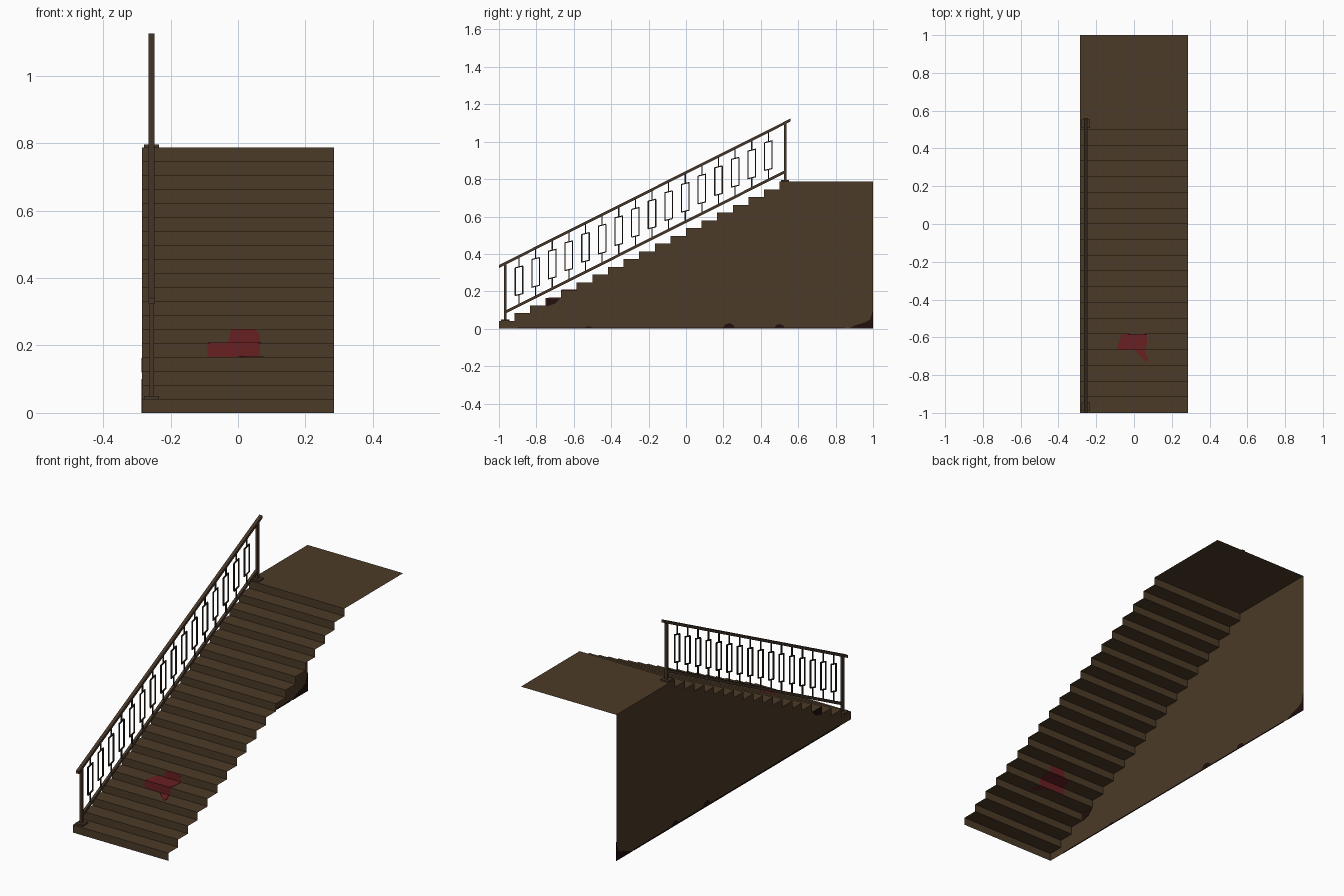
import bpy, bmesh, math
from mathutils import Matrix, Vector

if "Cube" in bpy.data.objects:
    bpy.data.objects.remove(bpy.data.objects["Cube"])

def mat(name, c):
    m = bpy.data.materials.new(name)
    m.diffuse_color = (*c, 1)
    m.use_nodes = True
    m.node_tree.nodes["Principled BSDF"].inputs["Base Color"].default_value = m.diffuse_color
    return m

WOOD = mat("brown wood", (0.072, 0.043, 0.021))
RAIL = mat("dark rail brown", (0.062, 0.038, 0.022))
IRON = mat("blackened iron", (0.03, 0.019, 0.012))
RED = mat("red stain", (0.14, 0.014, 0.016))
GRIME = mat("dark grime", (0.014, 0.005, 0.004))

def finish(name, bm, m):
    me = bpy.data.meshes.new(name)
    bm.to_mesh(me)
    bm.free()
    me.materials.append(m)
    ob = bpy.data.objects.new(name, me)
    bpy.context.collection.objects.link(ob)
    return ob

def box(bm, x0, x1, y0, y1, z0, z1, shear=0.0):
    # axis-aligned box; shear lifts z along y about the box start
    r = bmesh.ops.create_cube(bm, size=1)
    for v in r["verts"]:
        y = v.co.y + 0.5
        v.co = Vector((x0 + (v.co.x + 0.5) * (x1 - x0), y0 + y * (y1 - y0),
                       z0 + (v.co.z + 0.5) * (z1 - z0) + shear * y * (y1 - y0)))

def plate(name, pts, m, axis, pos, t=0.0015):
    # thin flat patch straddling a surface, seen from both sides
    bm = bmesh.new()
    def put(a, b, d):
        return {"x": (d, a, b), "y": (a, d, b), "z": (a, b, d)}[axis]
    lo = [bm.verts.new(put(a, b, pos - t)) for a, b in pts]
    hi = [bm.verts.new(put(a, b, pos + t)) for a, b in pts]
    bm.faces.new(lo[::-1])
    bm.faces.new(hi)
    n = len(pts)
    for i in range(n):
        j = (i + 1) % n
        bm.faces.new((lo[i], lo[j], hi[j], hi[i]))
    bmesh.ops.recalc_face_normals(bm, faces=bm.faces)
    return finish(name, bm, m)

# Staircase shell: treads, risers and the left wall; right, back and base are open
N, W, TOP = 19, 0.285, 0.787
RISE, RUN = TOP / N, 1.5 / 18
bm = bmesh.new()
def quad(*cs):
    bm.faces.new([bm.verts.new(c) for c in cs])
for i in range(N):
    y0 = -1 + i * RUN
    y1 = y0 + RUN if i < N - 1 else 1.0
    z0, z1 = i * RISE, (i + 1) * RISE
    quad((-W, y0, z0), (W, y0, z0), (W, y0, z1), (-W, y0, z1))
    quad((-W, y0, z1), (W, y0, z1), (W, y1, z1), (-W, y1, z1))
    quad((-W, y1, 0), (-W, y0, 0), (-W, y0, z1), (-W, y1, z1))
bmesh.ops.remove_doubles(bm, verts=bm.verts, dist=1e-5)
finish("staircase", bm, WOOD)

# Railing: sloped rails, end posts and foot plates
S, XC = 0.502, -0.256
bm = bmesh.new()
box(bm, XC - 0.009, XC + 0.009, -1.0, 0.56, 0.325, 0.341, S)
finish("handrail", bm, RAIL)
bm = bmesh.new()
box(bm, XC - 0.007, XC + 0.007, -0.967, 0.53, 0.08, 0.096, S)
finish("lower_rail", bm, RAIL)
for name, y, z0, z1 in (("front_post", -0.967, RISE, 0.348), ("rear_post", 0.53, TOP, 1.1)):
    bm = bmesh.new()
    box(bm, XC - 0.007, XC + 0.007, y - 0.007, y + 0.007, z0, z1)
    box(bm, XC - 0.022, XC + 0.022, y - 0.022, y + 0.022, z0, z0 + 0.008)
    finish(name, bm, RAIL)

# Balusters: a rod with an open slanted frame in the middle
T = 0.003
bm = bmesh.new()
for i in range(16):
    y = -0.893 + i * 0.0889
    hr = 0.333 + (y + 1) * S
    lr = 0.088 + (y + 0.967) * S
    c = (hr + lr) / 2
    f0, f1 = c - 0.074, c + 0.074
    x0, x1 = XC - T, XC + T
    box(bm, x0, x1, y - T, y + T, lr, f0)
    box(bm, x0, x1, y - T, y + T, f1, hr)
    for s in (-1, 1):
        yy = y + s * 0.02
        box(bm, x0, x1, yy - T, yy + T, f0 + s * 0.005, f1 + s * 0.005)
    for z in (f0, f1):
        box(bm, x0, x1, y - 0.022, y + 0.022, z - 0.008, z - 0.002, 0.25)
finish("balusters", bm, IRON)

# Red stain running over two steps
yA, yB, yC = -1 + 4 * RUN, -1 + 5 * RUN, -1 + 6 * RUN
yA -= RUN * 0
plate("stain_upper_riser", [(-0.03, 5 * RISE), (0.065, 5 * RISE), (0.065, 0.235),
      (0.05, 6 * RISE), (-0.02, 6 * RISE)], RED, "y", -1 + 5 * RUN)
plate("stain_upper_tread", [(-0.09, -0.655), (-0.08, yA), (0.06, yA), (0.068, -0.64),
      (0.07, yB), (0.055, yB), (-0.065, yB)], RED, "z", 5 * RISE)
plate("stain_lower_riser", [(-0.09, 4 * RISE), (0.065, 4 * RISE), (0.065, 5 * RISE),
      (-0.09, 5 * RISE)], RED, "y", yA)
plate("stain_lower_tread", [(0.0, yA), (0.035, -0.70), (0.07, -0.735), (0.075, -0.715),
      (0.055, yA)], RED, "z", 4 * RISE)

# Grime along the foot of the wall
plate("grime_corner", [(0.87, 0), (1, 0), (1, 0.1), (0.985, 0.05), (0.96, 0.035),
      (0.91, 0.02)], GRIME, "x", -W)
for k, (y, w, h) in enumerate(((0.23, 0.035, 0.03), (0.5, 0.03, 0.025), (-0.52, 0.03, 0.012))):
    plate("grime_spot_%d" % k, [(y - w, 0), (y + w, 0), (y + w * 0.6, h * 0.75), (y, h),
          (y - w * 0.6, h * 0.75)], GRIME, "x", -W)
plate("grime_strip", [(-0.9, 0), (0.85, 0), (0.85, 0.006), (-0.9, 0.006)], GRIME, "x", -W)
plate("grime_step_side", [(-0.745, 0.12), (-0.70, 0.135), (-0.67, 0.163), (-0.745, 0.163)],
      GRIME, "x", -W)
